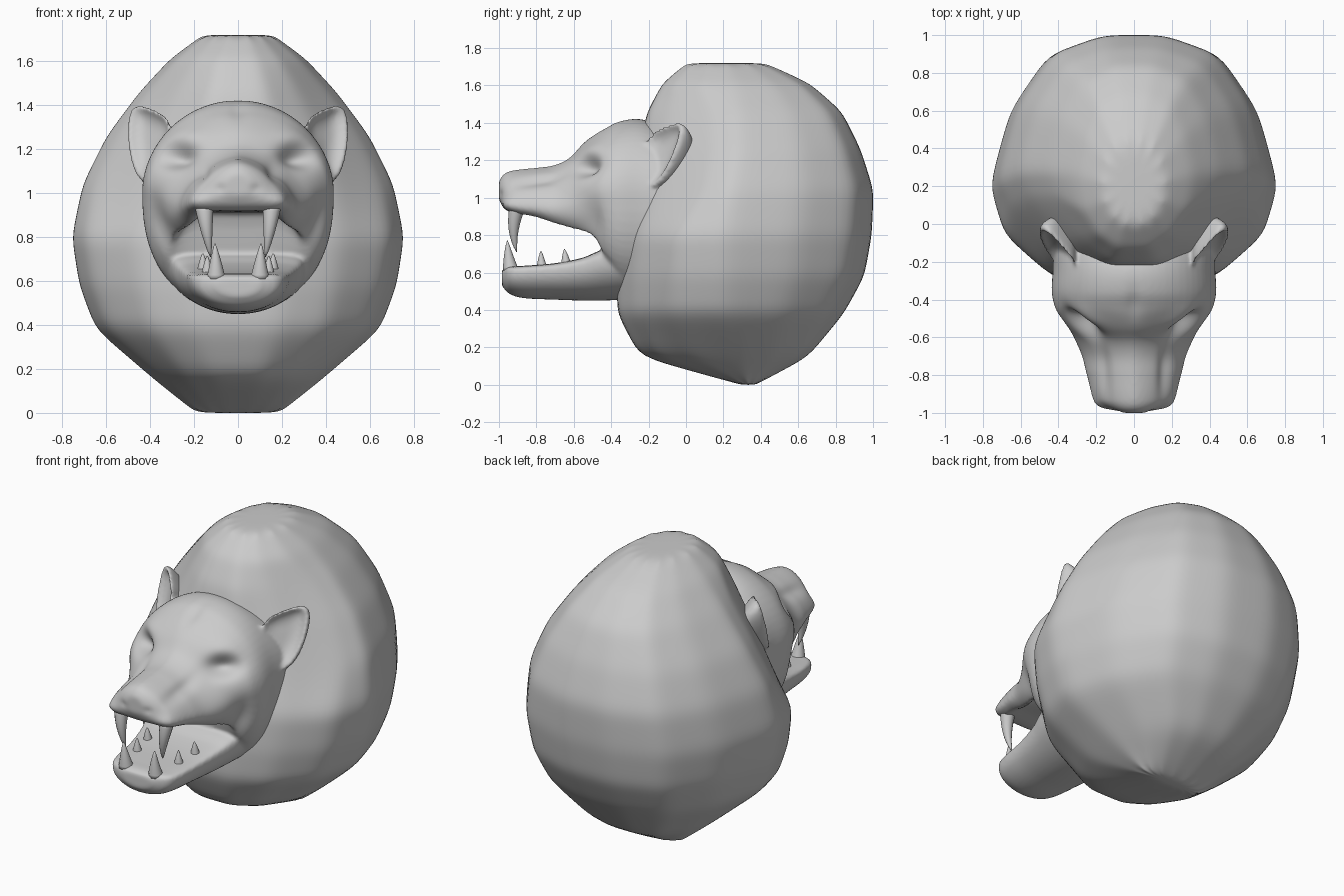
import bpy, bmesh, math
from mathutils import Vector

if "Cube" in bpy.data.objects:
    bpy.data.objects.remove(bpy.data.objects["Cube"])


def interp(rows, t):
    # smooth (Hermite) interpolation of table rows keyed by first column
    i = 0
    while i < len(rows) - 2 and t > rows[i + 1][0]:
        i += 1
    a, b = rows[i], rows[i + 1]
    p, n = rows[max(i - 1, 0)], rows[min(i + 2, len(rows) - 1)]
    h = b[0] - a[0]
    u = min(max((t - a[0]) / h, 0), 1)
    out = []
    for k in range(1, len(a)):
        m0 = (b[k] - p[k]) / (b[0] - p[0]) * h
        m1 = (n[k] - a[k]) / (n[0] - a[0]) * h
        out.append((2*u**3 - 3*u*u + 1) * a[k] + (u**3 - 2*u*u + u) * m0
                   + (3*u*u - 2*u**3) * b[k] + (u**3 - u*u) * m1)
    return out


def spow(v, e):
    return math.copysign(abs(v) ** e, v)


def loft(name, rings):
    bm = bmesh.new()
    vr = [[bm.verts.new(p) for p in r] for r in rings]
    n = len(vr[0])
    for a, b in zip(vr, vr[1:]):
        for i in range(n):
            bm.faces.new((a[i], a[(i+1) % n], b[(i+1) % n], b[i]))
    bm.faces.new(vr[0])
    bm.faces.new(vr[-1])
    bmesh.ops.recalc_face_normals(bm, faces=bm.faces)
    me = bpy.data.meshes.new(name)
    bm.to_mesh(me)
    bm.free()
    ob = bpy.data.objects.new(name, me)
    bpy.context.collection.objects.link(ob)
    for p in me.polygons:
        p.use_smooth = True
    return ob


def apply(ob):
    dg = bpy.context.evaluated_depsgraph_get()
    me = bpy.data.meshes.new_from_object(ob.evaluated_get(dg))
    ob.modifiers.clear()
    ob.data = me
    for p in me.polygons:
        p.use_smooth = True


def lengthwise(name, rows, low_n, steps=70, segs=64):
    # sections along y: top, bottom, half width, height of widest point, upper exponent, underside lift
    rings = []
    for s in range(steps + 1):
        y = rows[0][0] + (rows[-1][0] - rows[0][0]) * (s / steps) ** 1.3
        zt, zb, w, zm, nu, lift = interp(rows, y)
        ring = []
        for i in range(segs):
            a = 2 * math.pi * i / segs
            c, sn = math.cos(a), math.sin(a)
            n = nu if sn >= 0 else low_n
            x = w * spow(c, 2 / n)
            z = zm + ((zt - zm) if sn >= 0 else (zm - zb)) * spow(sn, 2 / n)
            if sn < 0:
                z += lift * max(0, 1 - (abs(x) / (0.78 * w)) ** 4)
            ring.append((x, y, z))
        rings.append(ring)
    return loft(name, rings)


# mane: faceted horizontal sections
# (z, front y, back y, half width, y of widest point, front exponent)
mane_rows = [(0.0, .29, .37, .19, .33, 1), (.15, -.25, .65, .38, .28, 1), (.38, -.37, .84, .65, .2, 1),
             (.58, -.375, .95, .725, .2, 1), (.8, -.355, .99, .76, .2, 1.05), (1.04, -.31, 1.0, .71, .24, 1.25),
             (1.26, -.26, .93, .60, .28, 1.3), (1.46, -.21, .83, .45, .28, 1.25),
             (1.61, -.13, .66, .31, .26, 1), (1.72, 0, .42, .16, .21, 1)]
# right half of one section, back to front, as fractions (x, depth)
half = [(.22, 1), (.6, .87), (.86, .5), (1, 0), (.9, -.47), (.6, -.83), (.26, -1)]
rings = []
for z, yf, yb, w, yc, ef in mane_rows:
    r = [(w * x, yc + ((yb - yc) * d if d > 0 else (yc - yf) * spow(d, ef * 1.3 if ef > 1.1 else 1)), z)
         for x, d in half]
    rings.append(r + [(-x, y, zz) for x, y, zz in reversed(r)])
mane = loft("mane", rings)
m = mane.modifiers.new("sub", 'SUBSURF')
m.subdivision_type = 'SIMPLE'
m.levels = m.render_levels = 3
s = mane.modifiers.new("soften", 'SMOOTH')
s.factor, s.iterations = .5, 18
apply(mane)
lo = [min(v.co[k] for v in mane.data.vertices) for k in range(3)]
hi = [max(v.co[k] for v in mane.data.vertices) for k in range(3)]
for v in mane.data.vertices:
    for k, (a, b) in enumerate(((-.75, .75), (-.37, 1.0), (0, 1.72))):
        v.co[k] = a + (v.co[k] - lo[k]) / (hi[k] - lo[k]) * (b - a)

# skull with muzzle
head = lengthwise("head", [
    (-1.0, 1.09, .99, .06, 1.03, 2, 0), (-.975, 1.125, .945, .13, .99, 1.8, 0),
    (-.93, 1.145, .91, .205, .96, 1.6, .01), (-.8, 1.16, .87, .25, .95, 1.6, .05),
    (-.7, 1.175, .825, .275, .94, 1.6, .09), (-.62, 1.215, .785, .31, .95, 1.65, .13),
    (-.55, 1.29, .75, .35, .97, 1.8, .16), (-.49, 1.34, .69, .385, .99, 1.9, .2),
    (-.44, 1.37, .58, .415, 1.0, 2, .1), (-.36, 1.41, .5, .435, 1.0, 2, 0),
    (-.24, 1.42, .48, .43, 1.0, 2, 0), (-.1, 1.37, .5, .43, 1.0, 2, 0),
    (.12, 1.3, .6, .40, 1.0, 2, 0)], 2.4)

# lower jaw
jaw = lengthwise("jaw", [
    (-.985, .615, .53, .10, .58, 4, 0), (-.95, .63, .49, .18, .59, 5, 0),
    (-.88, .635, .465, .215, .6, 5, 0), (-.7, .65, .455, .24, .61, 5, 0),
    (-.55, .68, .45, .27, .63, 5, 0), (-.45, .72, .45, .30, .66, 4, 0),
    (-.2, .75, .46, .35, .7, 3, 0)], 2.0)

# cupped ears
outline = [(.29, -.23, 1.33), (.38, -.14, 1.38), (.455, -.05, 1.41), (.5, -.03, 1.375),
           (.505, -.07, 1.25), (.485, -.13, 1.12), (.43, -.21, 1.02), (.34, -.27, 1.17)]
mid = sum((Vector(p) for p in outline), Vector()) / len(outline)
ears = []
for side in (1, -1):
    rs = []
    for f, off in ((.4, (-.03, .045, 0)), (.78, (-.015, .03, 0)), (.97, (0, 0, 0)),
                   (1.03, (0, .02, 0)), (.95, (-.01, .06, -.01)), (.5, (-.06, .15, -.05))):
        pts = [mid + (Vector(p) - mid) * f + Vector(off) for p in outline]
        rs.append([(p.x * side, p.y, p.z) for p in pts])
    ear = loft("ear", rs)
    s = ear.modifiers.new("sub", 'SUBSURF')
    s.levels = s.render_levels = 2
    apply(ear)
    ears.append(ear)

# fuse head, jaw and ears into one soft skin
bm = bmesh.new()
for o in [head, jaw] + ears:
    bm.from_mesh(o.data)
bm.to_mesh(head.data)
bm.free()
for o in [jaw] + ears:
    bpy.data.objects.remove(o)
r = head.modifiers.new("remesh", 'REMESH')
r.mode = 'VOXEL'
r.voxel_size = .011
s = head.modifiers.new("smooth", 'SMOOTH')
s.factor, s.iterations = .5, 6
apply(head)

# sculpted dents and bumps: centre, radii, push
dabs = [((.265, -.53, 1.165), (.085, .10, .05), (-.035, .055, -.025)),  # eye socket
        ((.25, -.50, 1.26), (.10, .08, .05), (.005, -.012, .005)),    # brow
        ((.34, -.46, 1.05), (.10, .10, .08), (.006, -.012, 0)),       # cheekbone
        ((.36, -.5, .88), (.07, .09, .10), (-.015, .015, 0)),         # cheek hollow
        ((.16, -.78, 1.09), (.035, .16, .06), (-.012, 0, -.012)),     # muzzle groove
        ((.08, -.98, 1.02), (.03, .04, .02), (-.003, .006, 0)),       # nostril
        ((.17, -.95, .96), (.07, .06, .04), (.01, -.015, 0)),         # lip pad
        ((0, -.42, 1.38), (.04, .12, .06), (0, .005, -.008))]         # forehead crease
for v in head.data.vertices:
    p = Vector((abs(v.co.x), v.co.y, v.co.z))
    d = Vector()
    for c, rad, push in dabs:
        e = sum(((p[k] - c[k]) / rad[k]) ** 2 for k in range(3))
        if e < 9:
            d += Vector(push) * math.exp(-e)
    v.co += Vector((math.copysign(1, v.co.x) * d.x, d.y, d.z))


# teeth
def tooth(name, base, bend, tip, rad):
    a, b, c = map(Vector, (base, bend, tip))
    for side in (1, -1):
        rs = []
        for k in range(9):
            t = k / 8
            q = a * (1-t)**2 + b * 2*t*(1-t) + c * t*t
            w = rad * (1 - t) ** .8 + .002
            rs.append([((q.x + w * math.cos(j * math.pi / 6)) * side,
                        q.y + w * math.sin(j * math.pi / 6), q.z) for j in range(12)])
        loft(name, rs)


tooth("upper_fang", (.155, -.90, .95), (.145, -.94, .82), (.125, -.905, .71), .042)
tooth("lower_fang", (.10, -.935, .61), (.10, -.95, .68), (.105, -.955, .77), .042)
tooth("lower_tooth", (.14, -.77, .63), (.14, -.775, .67), (.14, -.775, .715), .026)
tooth("lower_back_tooth", (.16, -.64, .64), (.16, -.645, .69), (.16, -.65, .725), .026)
